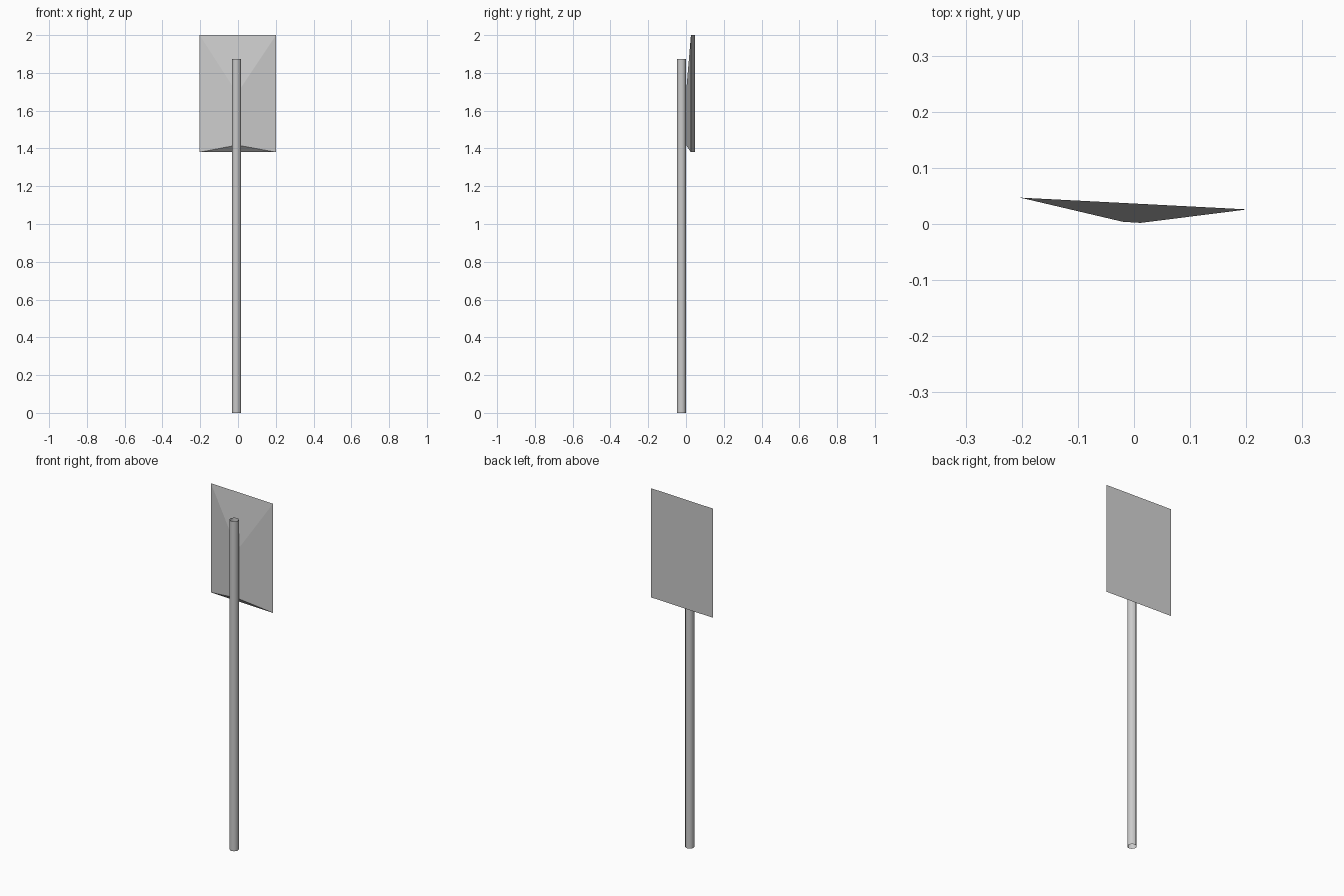
import bpy, bmesh

if "Cube" in bpy.data.objects:
    bpy.data.objects.remove(bpy.data.objects["Cube"])

# Open tube post
POST_H, POST_R = 1.873, 0.024
bpy.ops.mesh.primitive_cylinder_add(vertices=12, radius=POST_R, depth=POST_H,
                                    end_fill_type='NOTHING',
                                    location=(-0.007, -0.024, POST_H / 2))
post = bpy.context.object
post.name = "post"
bpy.ops.object.shade_smooth_by_angle()


def ring(bm, left, right, z0, z1):
    """Upright rectangle between two plan points, as four vertices."""
    return [bm.verts.new((*p, z)) for p, z in
            ((left, z0), (right, z0), (right, z1), (left, z1))]


# Slightly turned sign board: flat back, front tapering to a strip at the post
bm = bmesh.new()
back = ring(bm, (-0.203, 0.047), (0.202, 0.026), 1.38, 2.0)
front = ring(bm, (-0.02, 0.004), (0.012, 0.002), 1.415, 1.715)
bm.faces.new(back)
bm.faces.new(front)
for i in range(4):
    j = (i + 1) % 4
    bm.faces.new((back[i], back[j], front[j], front[i]))
bmesh.ops.recalc_face_normals(bm, faces=bm.faces)
mesh = bpy.data.meshes.new("sign_board")
bm.to_mesh(mesh)
bm.free()
bpy.context.collection.objects.link(bpy.data.objects.new("sign_board", mesh))
